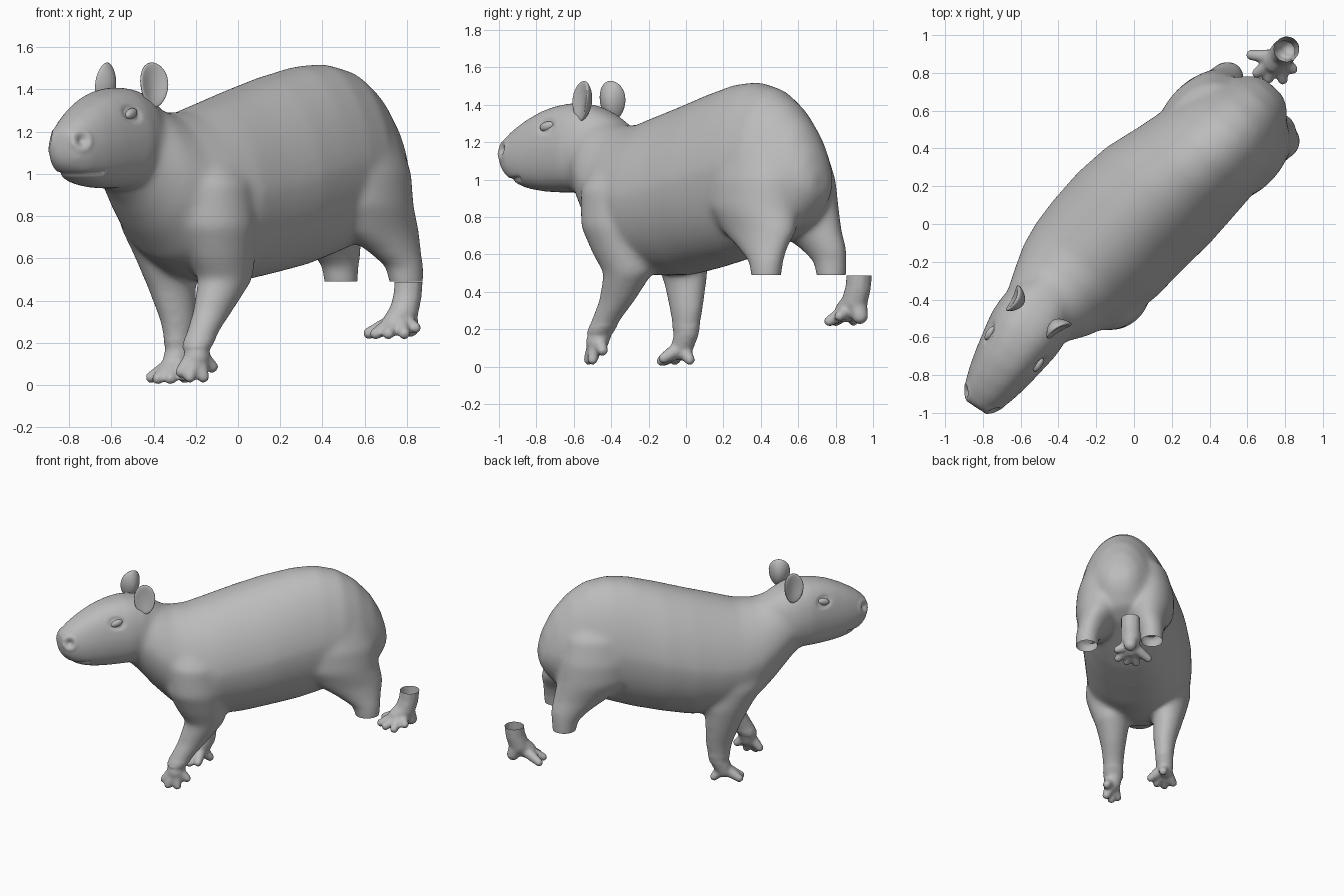
import bpy, bmesh, math
from mathutils import Vector, Matrix

if "Cube" in bpy.data.objects:
    bpy.data.objects.remove(bpy.data.objects["Cube"])

UP = Vector((0, 0, 1))
D = Vector((0.68, 0.733, 0))        # trunk axis, nose to rump
N = Vector((-0.733, 0.68, 0))       # trunk left side
H = Vector((0.545, 0.839, 0))       # head axis, turned a little
HN = Vector((-0.839, 0.545, 0))     # head left side
NOSE = Vector((-0.825, -0.955, 0))

grey = bpy.data.materials.new("plain grey")
grey.diffuse_color = (0.5, 0.5, 0.5, 1)
grey.use_nodes = True
grey.node_tree.nodes["Principled BSDF"].inputs["Base Color"].default_value = grey.diffuse_color


def P(s, t, z):
    return D * s + N * t + UP * z


def HP(a, p, z):
    return NOSE + H * a + HN * p + UP * z


def ring(c, u, v, ru, rv, power=2.0, narrow=0.0, n=40):
    pts = []
    for i in range(n):
        w = 2 * math.pi * i / n
        cu, sv = math.cos(w), math.sin(w)
        x = math.copysign(abs(cu) ** (2 / power), cu)
        y = math.copysign(abs(sv) ** (2 / power), sv)
        pts.append(c + u * (ru * x * (1 - narrow * max(0, y))) + v * (rv * y))
    return pts


def loft(bm, rings):
    rows = [[bm.verts.new(p) for p in r] for r in rings]
    n = len(rows[0])
    for a, b in zip(rows, rows[1:]):
        for i in range(n):
            j = (i + 1) % n
            bm.faces.new((a[i], a[j], b[j], b[i]))
    bm.faces.new(rows[0][::-1])
    bm.faces.new(rows[-1])


def leg(bm, rows):
    # rows: s, t, z, radius along the trunk, radius across it
    loft(bm, [ring(P(s, t, z), D, N, rs, rt) for s, t, z, rs, rt in rows])


def blob(bm, p0, p1, r0, r1, steps=8):
    for i in range(steps + 1):
        f = i / steps
        c = Vector(p0).lerp(Vector(p1), f)
        bmesh.ops.create_icosphere(bm, subdivisions=2, radius=r0 + (r1 - r0) * f,
                                   matrix=Matrix.Translation(c))


def paw(bm, chain, root, tips):
    for (p0, r0), (p1, r1) in zip(chain, chain[1:]):
        blob(bm, p0, p1, r0, r1)
    for tip in tips:
        blob(bm, root, tip, 0.048, 0.029)


def make(name, bm, voxel=None):
    bmesh.ops.recalc_face_normals(bm, faces=bm.faces[:])
    me = bpy.data.meshes.new(name)
    bm.to_mesh(me)
    bm.free()
    ob = bpy.data.objects.new(name, me)
    bpy.context.collection.objects.link(ob)
    if voxel:
        m = ob.modifiers.new("fuse", 'REMESH')
        m.mode = 'VOXEL'
        m.voxel_size = voxel
        dg = bpy.context.evaluated_depsgraph_get()
        ob.data = bpy.data.meshes.new_from_object(ob.evaluated_get(dg))
        ob.modifiers.clear()
    ob.data.materials.clear()
    ob.data.materials.append(grey)
    return ob


def finish(ob, bm):
    for f in bm.faces:
        f.smooth = True
        f.material_index = 0
    bm.to_mesh(ob.data)
    bm.free()


def cut(bm, z, inside, below):
    # slice a limb open, leaving a hollow end
    vs = [v for v in bm.verts if inside(v.co)]
    keep = set(vs)
    es = [e for e in bm.edges if all(v in keep for v in e.verts)]
    fs = [f for f in bm.faces if all(v in keep for v in f.verts)]
    bmesh.ops.bisect_plane(bm, geom=vs + es + fs, plane_co=(0, 0, z), plane_no=UP,
                           clear_inner=below, clear_outer=not below)


bm = bmesh.new()

# trunk and neck: s, sideways shift, half width, top, bottom
trunk = [(-.85, .05, .15, 1.33, .98), (-.72, .05, .20, 1.355, .86), (-.60, .04, .265, 1.325, .72),
         (-.48, .04, .315, 1.29, .60), (-.35, .03, .355, 1.295, .52), (-.2, .025, .375, 1.34, .485),
         (0, .025, .38, 1.40, .49), (.2, .01, .375, 1.46, .525), (.4, -.015, .345, 1.51, .565),
         (.55, -.03, .325, 1.522, .61), (.7, -.045, .295, 1.488, .66), (.82, -.05, .25, 1.41, .70),
         (.93, -.05, .19, 1.29, .76), (1.0, -.05, .13, 1.16, .85), (1.035, -.05, .07, 1.04, .92)]
loft(bm, [ring(P(s, t, (a + b) / 2), N, UP, w, (a - b) / 2, 2.1, .17) for s, t, w, a, b in trunk])

# head: distance from nose, half width, top, bottom
head = [(-.02, .07, 1.205, 1.09), (0, .09, 1.22, 1.035), (.06, .122, 1.27, .985), (.15, .15, 1.325, .95),
        (.25, .172, 1.372, .935), (.35, .19, 1.40, .93), (.45, .207, 1.412, .93),
        (.55, .205, 1.40, .94), (.65, .18, 1.36, .98), (.75, .12, 1.30, 1.05)]
loft(bm, [ring(HP(a, 0, (t + b) / 2), HN, UP, w, (t - b) / 2, 2.7, .17) for a, w, t, b in head])

# hind legs, cut off above the foot
leg(bm, [(.66, -.15, 1.30, .12, .06), (.66, -.165, 1.17, .24, .15), (.66, -.18, 1.0, .29, .19),
         (.67, -.185, .85, .285, .195), (.745, -.225, .72, .235, .135), (.80, -.262, .64, .16, .10),
         (.85, -.288, .56, .10, .083), (.86, -.294, .45, .078, .078)])
leg(bm, [(.64, .09, 1.30, .12, .06), (.64, .12, 1.17, .23, .15), (.65, .135, 1.0, .27, .18),
         (.67, .14, .85, .27, .175), (.77, .145, .72, .20, .13), (.855, .16, .63, .14, .10),
         (.895, .17, .56, .095, .083), (.905, .171, .45, .078, .078)])

# front legs
leg(bm, [(-.36, -.14, 1.10, .13, .10), (-.35, -.18, .95, .20, .165), (-.34, -.18, .75, .20, .18),
         (-.30, -.175, .60, .17, .145), (-.268, -.167, .50, .14, .12), (-.353, -.164, .35, .105, .085),
         (-.42, -.168, .26, .085, .075), (-.47, -.17, .18, .07, .07)])
leg(bm, [(-.36, .19, 1.08, .12, .08), (-.36, .21, .95, .19, .15), (-.32, .23, .75, .19, .155),
         (-.25, .232, .60, .165, .13), (-.215, .226, .45, .125, .10), (-.19, .207, .3, .095, .08),
         (-.19, .205, .16, .068, .06)])
paw(bm, [((-.195, -.45, .21), .066), ((-.195, -.475, .13), .062)], (-.195, -.475, .15),
    [(-.27, -.505, .062), (-.228, -.52, .038), (-.165, -.50, .038), (-.122, -.445, .085)])
paw(bm, [((-.28, 0, .17), .066), ((-.305, -.025, .09), .06)], (-.30, -.025, .10),
    [(-.41, -.06, .036), (-.38, -.118, .03), (-.32, -.13, .03), (-.255, -.12, .045), (-.252, .02, .036)])

body = make("animal_body", bm, 0.012)
bm = bmesh.new()
bm.from_mesh(body.data)
for _ in range(22):
    bmesh.ops.smooth_vert(bm, verts=[v for v in bm.verts if v.co.z > .22], factor=.5,
                          use_axis_x=True, use_axis_y=True, use_axis_z=True)
bmesh.ops.smooth_vert(bm, verts=bm.verts[:], factor=.5, use_axis_x=True, use_axis_y=True, use_axis_z=True)

# nostrils, eye sockets and mouth line pressed into the head
bm.normal_update()
moves = []
for v in bm.verts:
    r = v.co - NOSE
    a, p, z = r.dot(H), abs(r.dot(HN)), v.co.z
    if a > .5 or z < .9:
        continue
    d = math.dist((a, p, z), (.02, .09, 1.16))
    push = .022 * math.exp(-(d / .024) ** 2) - .005 * math.exp(-((d - .045) / .014) ** 2)
    d = math.hypot((a - .35) / 1.4, z - 1.285)
    if p > .1:
        push += .009 * math.exp(-((d - .03) / .012) ** 2)
    if a < .16:
        push += .01 * math.exp(-((z - .99 - .1 * a) / .011) ** 2)
    moves.append((v, v.normal * push))
for v, m in moves:
    v.co -= m
cut(bm, .49, lambda c: c.dot(D) > .6 and c.z < .58, True)
finish(body, bm)

# loose hind foot with a hollow ankle
bm = bmesh.new()
paw(bm, [((.812, .93, .54), .07), ((.803, .92, .42), .07), ((.785, .90, .34), .072), ((.745, .855, .295), .062)],
    (.765, .88, .31),
    [(.62, .895, .245), (.652, .80, .243), (.712, .77, .243), (.788, .765, .243), (.84, .82, .27)])
blob(bm, (.79, .91, .34), (.815, .93, .27), .06, .045)
foot = make("loose_hind_foot", bm, 0.01)
bm = bmesh.new()
bm.from_mesh(foot.data)
for _ in range(3):
    bmesh.ops.smooth_vert(bm, verts=bm.verts[:], factor=.5, use_axis_x=True, use_axis_y=True, use_axis_z=True)
cut(bm, .488, lambda c: True, False)
finish(foot, bm)


def ellipsoid(name, place):
    bm = bmesh.new()
    bmesh.ops.create_uvsphere(bm, u_segments=32, v_segments=20, radius=1)
    for v in bm.verts:
        v.co = place(*v.co)
    ob = make(name, bm)
    for f in ob.data.polygons:
        f.use_smooth = True


# cupped ears facing outward and forward
for name, c, n in (("left_ear", (-.625, -.40, 1.42), (-.9, .42, .1)),
                   ("right_ear", (-.405, -.55, 1.42), (.5, -.85, .1))):
    n = Vector(n).normalized()
    side = UP.cross(n).normalized()
    up = n.cross(side)
    c = Vector(c)
    ellipsoid(name, lambda a, b, k: c + side * (a * .074 * (1 + .1 * b)) + up * (b * .108)
              + n * (k * .027 + .04 * (a * a + .6 * b * b) - .02))

# eyes
for name, sg in (("left_eye", 1), ("right_eye", -1)):
    c = HP(.35, sg * .153, 1.285)
    ellipsoid(name, lambda a, b, k: c + H * (a * .042) + HN * (b * .02) + UP * (k * .025 + a * .008))
